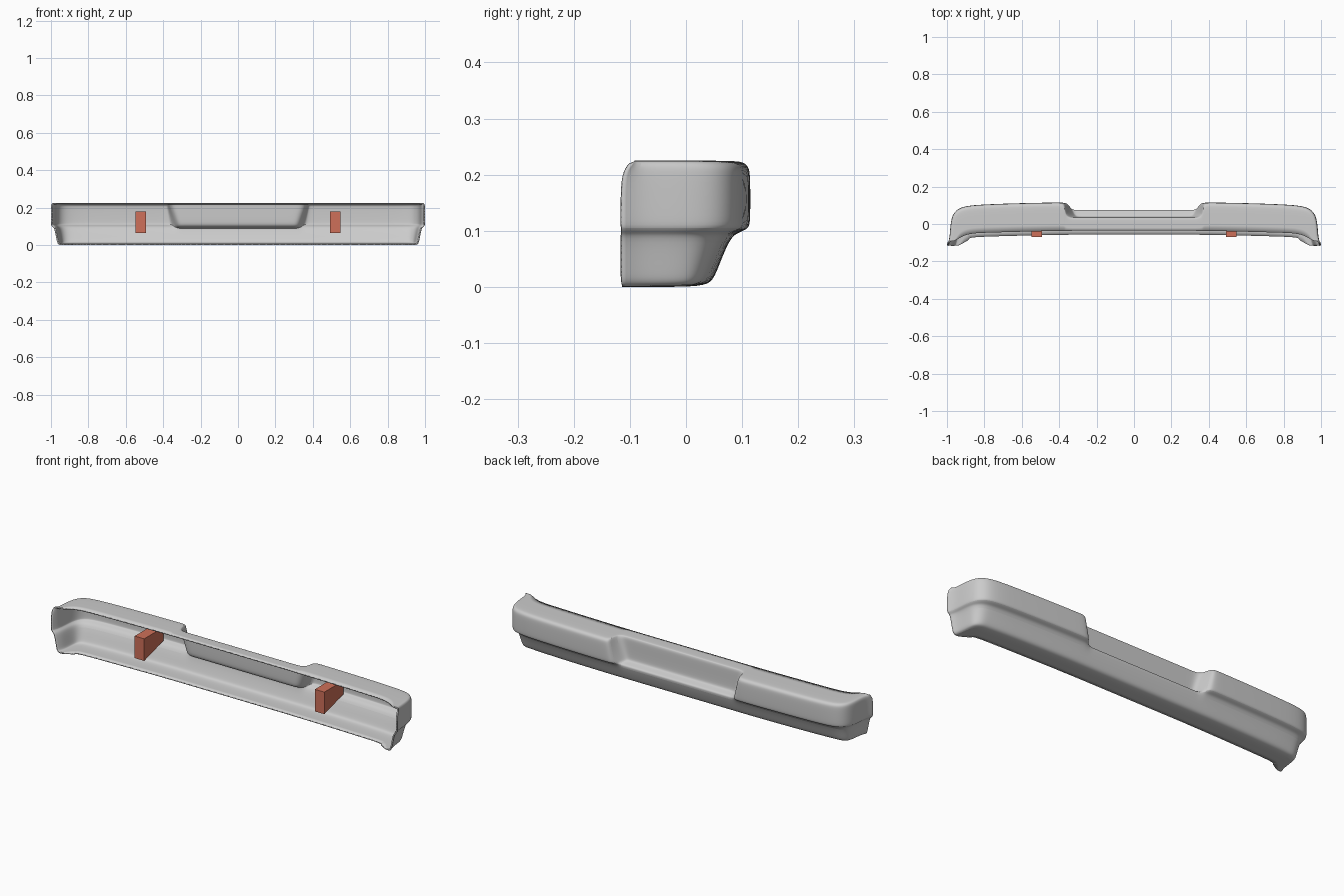
import bpy, bmesh
from mathutils import Vector

if "Cube" in bpy.data.objects:
    bpy.data.objects.remove(bpy.data.objects["Cube"])

# Cross-section of the outer wall, top to bottom: (inset, z)
FULL = [(.027, .225), (.012, .222), (.003, .214), (0, .198), (0, .115), (.003, .104),
        (.022, .096), (.037, .088), (.062, .022), (.069, .011), (.084, 0)]
# Same section inside the centre recess
RECESS = [(.088, .225), (.084, .222), (.081, .214), (.080, .198), (.079, .118), (.074, .106),
          (.044, .101), (.037, .088), (.062, .022), (.069, .011), (.084, 0)]

# Half plan: x top, x bottom, y, inset dx, inset dy, recess amount, front edge x, front edge y
HALF = [
    (0, 0, .115, 0, -1, 1, 0, -.036),
    (.15, .15, .115, 0, -1, 1, .15, -.036),
    (.30, .28, .115, 0, -1, 1, .30, -.036),
    (.34, .305, .115, 0, -1, 1, .34, -.036),
    (.366, .32, .115, 0, -1, .82, .366, -.037),
    (.371, .345, .115, 0, -1, .12, .372, -.037),
    (.385, .365, .115, 0, -1, 0, .385, -.037),
    (.42, .42, .115, 0, -1, 0, .42, -.037),
    (.60, .60, .112, 0, -1, 0, .60, -.041),
    (.80, .80, .105, 0, -1, 0, .78, -.046),
    (.88, .88, .099, -.1, -1, 0, .85, -.049),
    (.935, .935, .087, -.4, -.85, 0, .885, -.055),
    (.968, .968, .056, -.55, -.55, 0, .91, -.063),
    (.980, .980, .01, -.5, -.15, 0, .93, -.073),
    (.984, .984, -.045, -.48, 0, 0, .943, -.082),
    (.988, .988, -.085, -.48, 0, 0, .955, -.088),
    (1.0, 1.0, -.114, -.5, 0, 0, .968, -.092),
]


def column(st, side):
    xt, xb, y, nx, ny, r, fx, fy = st
    end = xt > .99
    pts = [(fx, fy, .225)]
    for (da, z), (db, _) in zip(FULL, RECESS):
        d = da + (db - da) * r
        t = min(1, max(0, (z - .1) / .125))
        lift = max(0, z - .2) * .9 if end else 0
        pts.append((xb + (xt - xb) * t + nx * d, y + ny * d + lift, z))
    pts.append((fx - (.03 if fx > .9 else 0), -.114 if end else fy - .021, 0))
    return [(side * px, py, pz) for px, py, pz in pts]


# Bumper shell
cols = [column(s, -1) for s in reversed(HALF[1:])] + [column(s, 1) for s in HALF]
bm = bmesh.new()
grid = [[bm.verts.new(p) for p in c] for c in cols]
for a, b in zip(grid, grid[1:]):
    for j in range(len(a) - 1):
        bm.faces.new((a[j], b[j], b[j + 1], a[j + 1]))
mesh = bpy.data.meshes.new("bumper_shell")
bm.to_mesh(mesh)
bm.free()
shell = bpy.data.objects.new("bumper_shell", mesh)
bpy.context.collection.objects.link(shell)
sub = shell.modifiers.new("smooth", 'SUBSURF')
sub.levels = sub.render_levels = 2
sub.boundary_smooth = 'PRESERVE_CORNERS'
thick = shell.modifiers.new("thickness", 'SOLIDIFY')
thick.thickness = .007
thick.offset = -1
bpy.context.view_layer.objects.active = shell
shell.select_set(True)
bpy.ops.object.shade_smooth_by_angle(angle=.7)

# Mounting brackets
red = bpy.data.materials.new("bracket_red")
red.diffuse_color = (.62, .16, .10, 1)
red.use_nodes = True
red.node_tree.nodes["Principled BSDF"].inputs["Base Color"].default_value = red.diffuse_color
for side, name in ((-1, "bracket_left"), (1, "bracket_right")):
    bpy.ops.mesh.primitive_cube_add(size=1)
    br = bpy.context.object
    br.name = name
    for v in br.data.vertices:
        x, y, z = v.co
        bottom = .11 if y > 0 else .065
        v.co = Vector((side * .52 + x * .055, .09 if y > 0 else -.07, .18 if z > 0 else bottom))
    br.data.materials.append(red)
